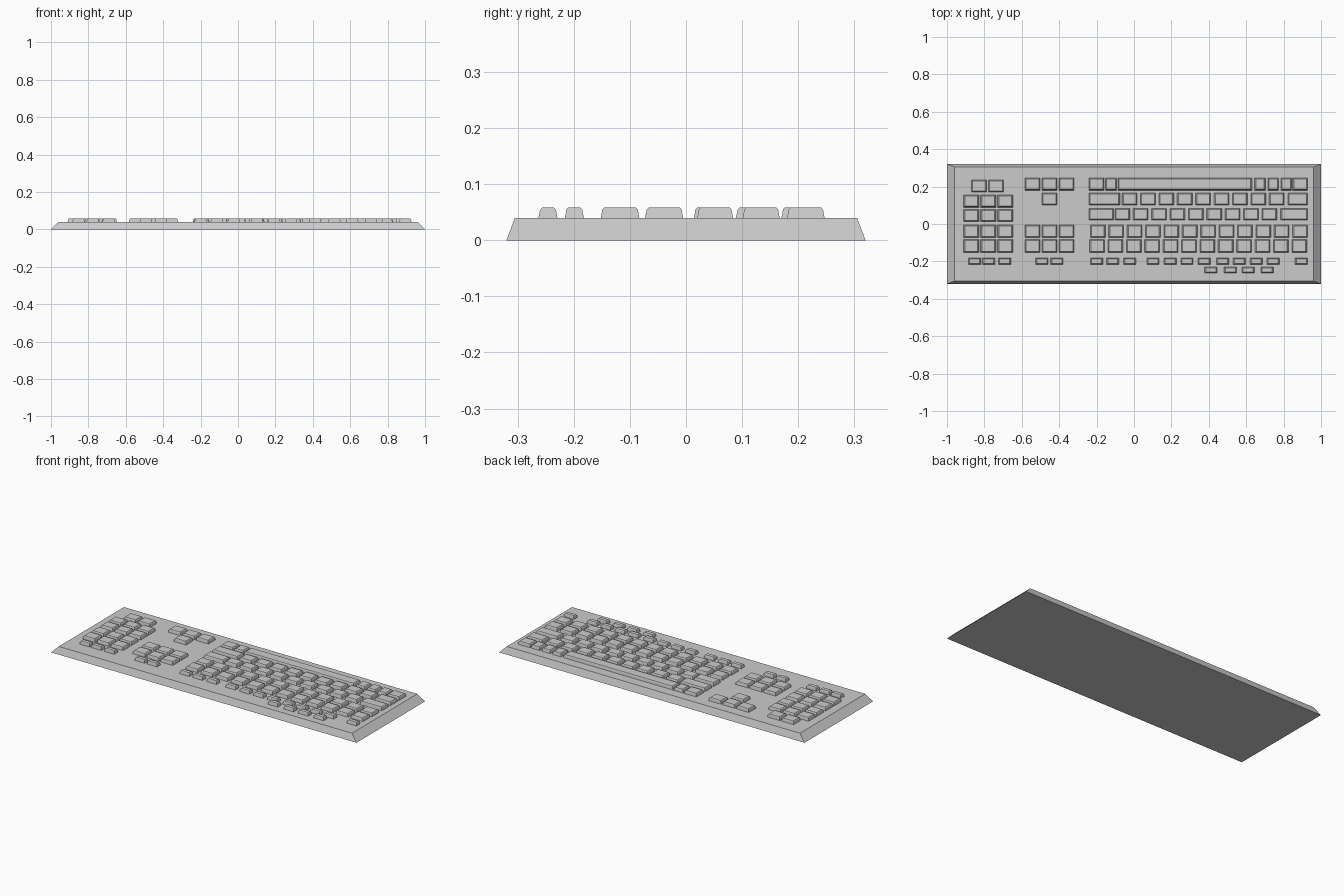
import bpy, bmesh

if "Cube" in bpy.data.objects:
    bpy.data.objects.remove(bpy.data.objects["Cube"])

DECK = 0.04      # height of the case top
TOP = 0.058      # height of the key tops


def frustum(bm, x0, x1, y0, y1, levels):
    """Closed rectangular solid; levels = (z, x inset, y inset) from bottom to top."""
    rings = []
    for z, ix, iy in levels:
        a, b, c, d = x0 + ix, x1 - ix, y0 + iy, y1 - iy
        rings.append([bm.verts.new(p) for p in
                      ((a, c, z), (b, c, z), (b, d, z), (a, d, z))])
    bm.faces.new(rings[0][::-1])
    bm.faces.new(rings[-1])
    for lo, hi in zip(rings, rings[1:]):
        for i in range(4):
            j = (i + 1) % 4
            bm.faces.new((lo[i], lo[j], hi[j], hi[i]))


def finish(bm, name):
    mesh = bpy.data.meshes.new(name)
    bm.to_mesh(mesh)
    bm.free()
    ob = bpy.data.objects.new(name, mesh)
    bpy.context.collection.objects.link(ob)
    return ob


def keys(name, rows):
    """rows = list of (y0, y1, [(x start, width), ...])"""
    bm = bmesh.new()
    for y0, y1, spans in rows:
        for x, w in spans:
            frustum(bm, x, x + w, y0, y1,
                    [(DECK - 0.001, 0, 0), (TOP - 0.003, 0.004, 0.003),
                     (TOP, 0.007, 0.006)])
    return finish(bm, name)


def run(start, count, pitch=0.0983, w=0.081):
    return [(start + i * pitch, w) for i in range(count)]


def each(starts, w):
    return [(x, w) for x in starts]


# row bands (y0, y1)
SPACE = (0.18, 0.247)
R2 = (0.101, 0.167)
R3 = (0.020, 0.084)
R4 = (-0.073, -0.005)
R5 = (-0.152, -0.083)
FN = (-0.216, -0.182)
EXTRA = (-0.263, -0.229)

# case
bm = bmesh.new()
frustum(bm, -1, 1, -0.32, 0.32, [(0, 0, 0), (DECK, 0.04, 0.015)])
finish(bm, "case")

# main typing block
keys("main_keys", [
    (*SPACE, [(-0.241, 0.081), (-0.153, 0.061), (-0.087, 0.718)]
     + each([0.645, 0.715, 0.785], 0.058) + [(0.848, 0.08)]),
    (*R2, [(-0.241, 0.166)] + run(-0.064, 9) + [(0.823, 0.105)]),
    (*R3, [(-0.241, 0.132)] + run(-0.103, 9) + [(0.784, 0.144)]),
    (*R4, run(-0.234, 12)),
    (*R5, run(-0.238, 12)),
])

# function row and small extra keys
keys("function_keys", [
    (*FN, each([-0.233, -0.147, -0.056, 0.068, 0.16, 0.25, 0.341, 0.441,
                0.529, 0.62, 0.71, 0.861], 0.067)
     + each([-0.526, -0.446], 0.067)
     + each([-0.886, -0.81, -0.725], 0.067)),
    (*EXTRA, each([0.378, 0.482, 0.577, 0.678], 0.067)),
])

# navigation cluster
NAV = [-0.584, -0.493, -0.402]
keys("navigation_keys", [
    (*SPACE, each(NAV, 0.082)),
    (*R2, each(NAV[1:2], 0.082)),
    (*R4, each(NAV, 0.082)),
    (*R5, each(NAV, 0.082)),
])

# number pad
PAD = [-0.911, -0.82, -0.729]
keys("number_pad", [
    (0.170, 0.236, each([-0.87, -0.779], 0.082)),
    (0.089, 0.155, each(PAD, 0.082)),
    (0.014, 0.079, each(PAD, 0.082)),
    (*R4, each(PAD, 0.082)),
    (*R5, each(PAD, 0.082)),
])
